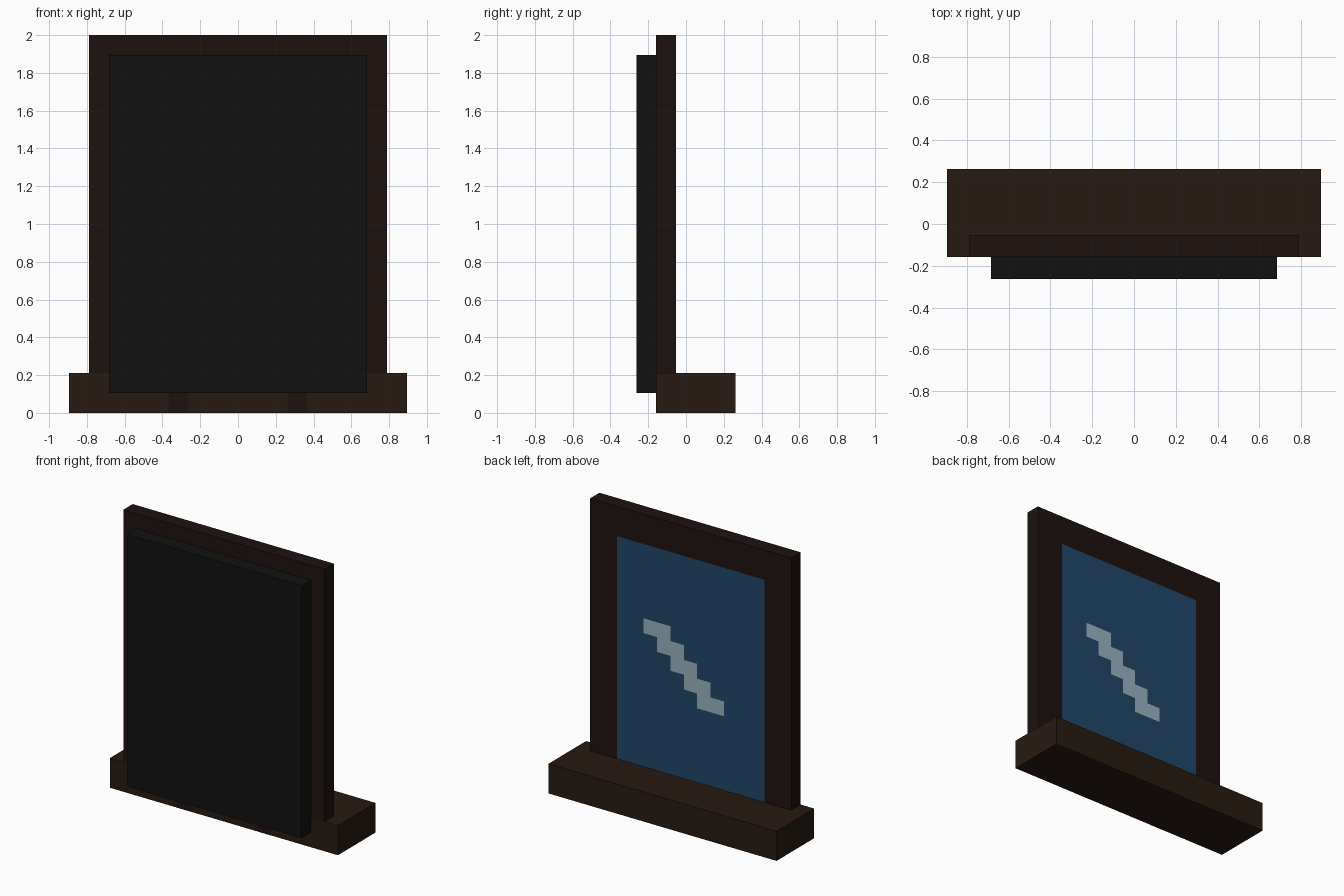
import bpy, bmesh

if "Cube" in bpy.data.objects:
    bpy.data.objects.remove(bpy.data.objects["Cube"])

U = 2 / 19  # one block of the model's grid


def material(name, rgb):
    # sRGB bytes to linear colour
    lin = [(c / 255 / 12.92) if c < 11 else ((c / 255 + 0.055) / 1.055) ** 2.4 for c in rgb]
    m = bpy.data.materials.new(name)
    m.diffuse_color = (*lin, 1)
    m.use_nodes = True
    m.node_tree.nodes["Principled BSDF"].inputs["Base Color"].default_value = m.diffuse_color
    return m


def finish(name, bm, mat):
    mesh = bpy.data.meshes.new(name)
    bm.to_mesh(mesh)
    bm.free()
    mesh.materials.append(mat)
    ob = bpy.data.objects.new(name, mesh)
    bpy.context.collection.objects.link(ob)
    return ob


def box(name, x, y, z, mat):
    # x, y, z are (min, max) pairs in grid blocks
    bm = bmesh.new()
    bmesh.ops.create_cube(bm, size=1)
    for v in bm.verts:
        v.co = [U * ((a + b) / 2 + c * (b - a)) for c, (a, b) in zip(v.co, (x, y, z))]
    return finish(name, bm, mat)


def inlay(name, rects, y, mat, back=True):
    # flat coloured rectangles (x0, x1, z0, z1) lying on a face
    bm = bmesh.new()
    for x0, x1, z0, z1 in rects:
        pts = [(x0, z0), (x0, z1), (x1, z1), (x1, z0)]
        if not back:
            pts.reverse()
        bm.faces.new([bm.verts.new((U * px, y, U * pz)) for px, pz in pts])
    return finish(name, bm, mat)


wood = material("base_wood", (39, 26, 18))
dark = material("frame_wood", (29, 18, 16))
black = material("backing_black", (17, 17, 17))
blue = material("glass_blue", (31, 70, 104))
pale = material("glint_pale", (152, 178, 192))

# Solid parts
box("base", (-8.5, 8.5), (-1.5, 2.5), (0, 2), wood)
box("frame", (-7.5, 7.5), (-1.5, -0.5), (2, 19), dark)
box("backing_panel", (-6.5, 6.5), (-2.5, -1.5), (1, 18), black)

# Glass and its stepped diagonal glint on the frame's back face
inlay("glass", [(-5.5, 5.5, 2, 17)], -0.5 * U + 0.001, blue)
inlay("glint", [(1.5 - i, 3.5 - i, 11 - i, 12 - i) for i in range(5)], -0.5 * U + 0.002, pale)

# Two darker grain marks on the front of the base
inlay("grain_marks", [(s * 3 - 0.5, s * 3 + 0.5, 0, 1) for s in (-1, 1)],
      -1.5 * U - 0.001, dark, back=False)
